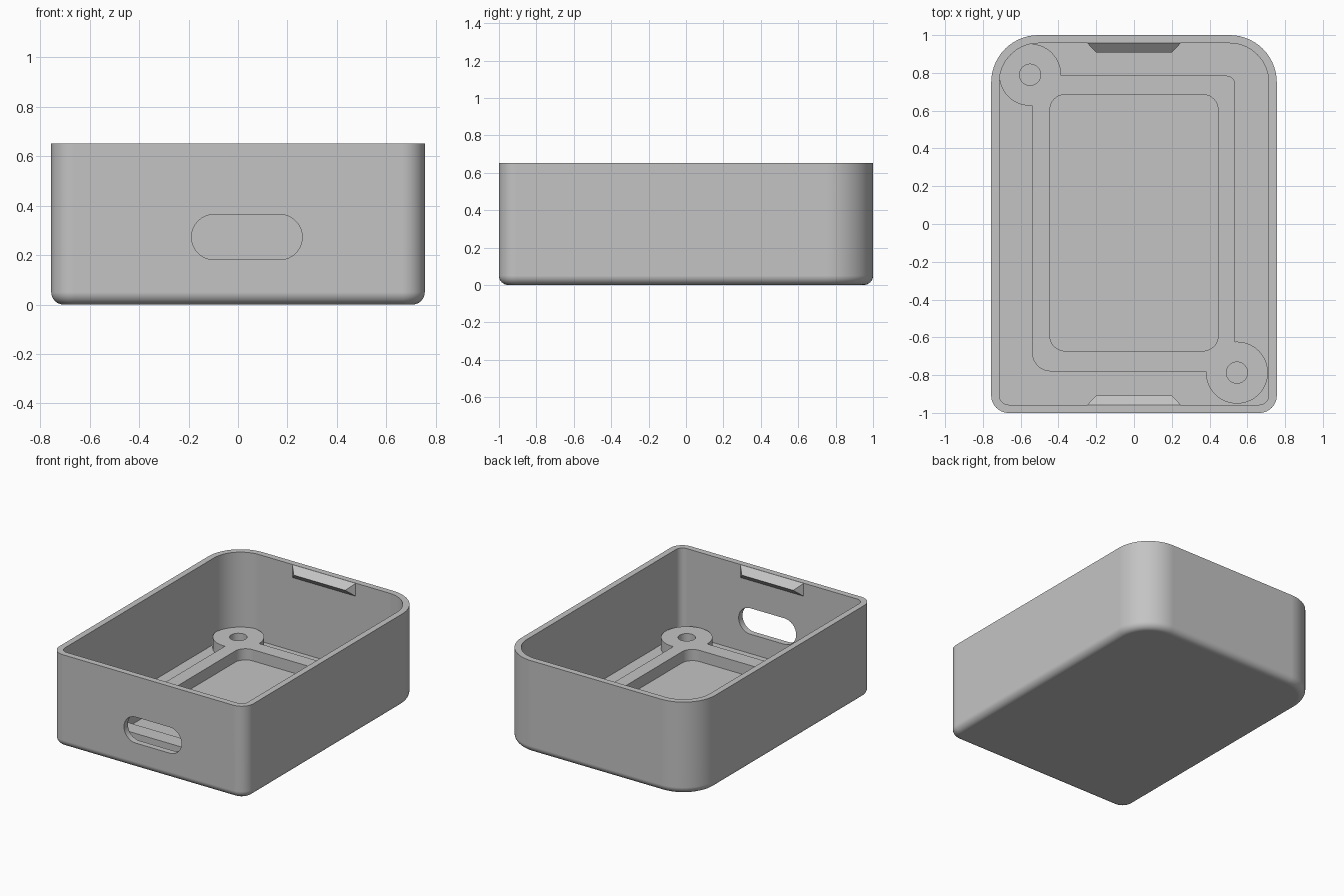
import bpy, bmesh
from math import sin, cos, pi
from mathutils import Vector

cube = bpy.data.objects.get("Cube")
if cube:
    bpy.data.objects.remove(cube, do_unlink=True)

GREY = bpy.data.materials.new("plain_grey")
GREY.use_nodes = True
GREY.diffuse_color = (0.55, 0.55, 0.55, 1)
GREY.node_tree.nodes["Principled BSDF"].inputs["Base Color"].default_value = (0.55, 0.55, 0.55, 1)

HEIGHT, FLOOR, RIDGE_TOP = 0.652, 0.045, 0.124
FILLET = 0.05


def outline(x0, x1, y0, y1, radii, steps=14):
    """Counter-clockwise rounded rectangle; radii start at back right."""
    points = []
    corners = [(x1, y1, -1, -1), (x0, y1, 1, -1), (x0, y0, 1, 1), (x1, y0, -1, 1)]
    for i, ((x, y, sx, sy), r) in enumerate(zip(corners, radii)):
        for k in range(steps + 1):
            a = (i + k / steps) * pi / 2
            points.append((x + sx * r + r * cos(a), y + sy * r + r * sin(a)))
    return points


def loft(name, rings):
    """Closed solid through rings of equal length, given as (outline, z)."""
    bm = bmesh.new()
    loops = [[bm.verts.new((x, y, z)) for x, y in pts] for pts, z in rings]
    n = len(loops[0])
    for a, b in zip(loops, loops[1:]):
        for i in range(n):
            j = (i + 1) % n
            bm.faces.new((a[i], a[j], b[j], b[i]))
    bm.faces.new(loops[0][::-1])
    bm.faces.new(loops[-1])
    return finish(name, bm)


def finish(name, bm):
    bmesh.ops.recalc_face_normals(bm, faces=bm.faces)
    mesh = bpy.data.meshes.new(name)
    bm.to_mesh(mesh)
    bm.free()
    mesh.materials.append(GREY)
    ob = bpy.data.objects.new(name, mesh)
    bpy.context.collection.objects.link(ob)
    return ob


def prism(name, pts, z0, z1):
    return loft(name, [(pts, z0), (pts, z1)])


def disc(name, center, r, z0, z1):
    x, y = center
    return prism(name, outline(x - r, x + r, y - r, y + r, [r * 0.9999] * 4), z0, z1)


def select(ob):
    bpy.ops.object.select_all(action='DESELECT')
    ob.select_set(True)
    bpy.context.view_layer.objects.active = ob


def combine(ob, other, operation):
    mod = ob.modifiers.new("combine", 'BOOLEAN')
    mod.operation, mod.object, mod.solver = operation, other, 'EXACT'
    select(ob)
    bpy.ops.object.modifier_apply(modifier=mod.name)
    bpy.data.objects.remove(other, do_unlink=True)


def smooth(ob):
    select(ob)
    bpy.ops.object.shade_smooth_by_angle(angle=pi / 6)
    mod = ob.modifiers.new("clean_normals", 'WEIGHTED_NORMAL')
    mod.keep_sharp = True


# Tray: filleted outer shell, wall rim, inner wall and floor
def shell(inset):
    back, front = 0.25 - inset, 0.092 - inset
    return outline(-0.756 + inset, 0.756 - inset, -1 + inset, 1 - inset,
                   [back, back, front, front])


rings = []
for k in range(9):
    a = k / 8 * pi / 2
    rings.append((shell(FILLET * (1 - sin(a))), FILLET * (1 - cos(a))))
inner = shell(0.043)
tray = loft("tray", rings + [(shell(0), HEIGHT), (inner, HEIGHT), (inner, FLOOR)])

# Rounded slot through the front wall
r = 0.0915
slot = prism("slot_cutter", outline(-0.188, 0.26, -r, r, [r * 0.9999] * 4), -0.1, 0.1)
slot.rotation_euler.x = pi / 2
slot.location = (0, -1, 0.273)
bpy.context.view_layer.update()
combine(tray, slot, 'DIFFERENCE')
smooth(tray)

# Raised frame on the floor, with a drilled boss at two opposite corners
frame = prism("floor_frame", outline(-0.54, 0.535, -0.78, 0.785, [0.045, 0.02, 0.1, 0.02]),
              FLOOR - 0.01, RIDGE_TOP)
bosses = [(-0.55, 0.79), (0.545, -0.787)]
for c in bosses:
    combine(frame, disc("boss", c, 0.164, FLOOR - 0.01, RIDGE_TOP), 'UNION')
pocket = prism("pocket_cutter", outline(-0.445, 0.445, -0.672, 0.685, [0.08] * 4), 0, 0.3)
combine(frame, pocket, 'DIFFERENCE')
for c in bosses:
    combine(frame, disc("hole_cutter", c, 0.056, 0, 0.3), 'DIFFERENCE')
smooth(frame)

# Wedge-shaped lid catches inside the front and back walls
for side, name in ((1, "back_catch"), (-1, "front_catch")):
    bm = bmesh.new()
    wall, tip = 0.957, 0.907
    base = [(x, side * wall, z) for x in (-0.247, 0.247) for z in (0.56, HEIGHT - 0.001)]
    ridge = [(x, side * tip, 0.608) for x in (-0.2, 0.2)]
    verts = [bm.verts.new(Vector(p)) for p in base + ridge]
    bmesh.ops.convex_hull(bm, input=verts)
    finish(name, bm)
